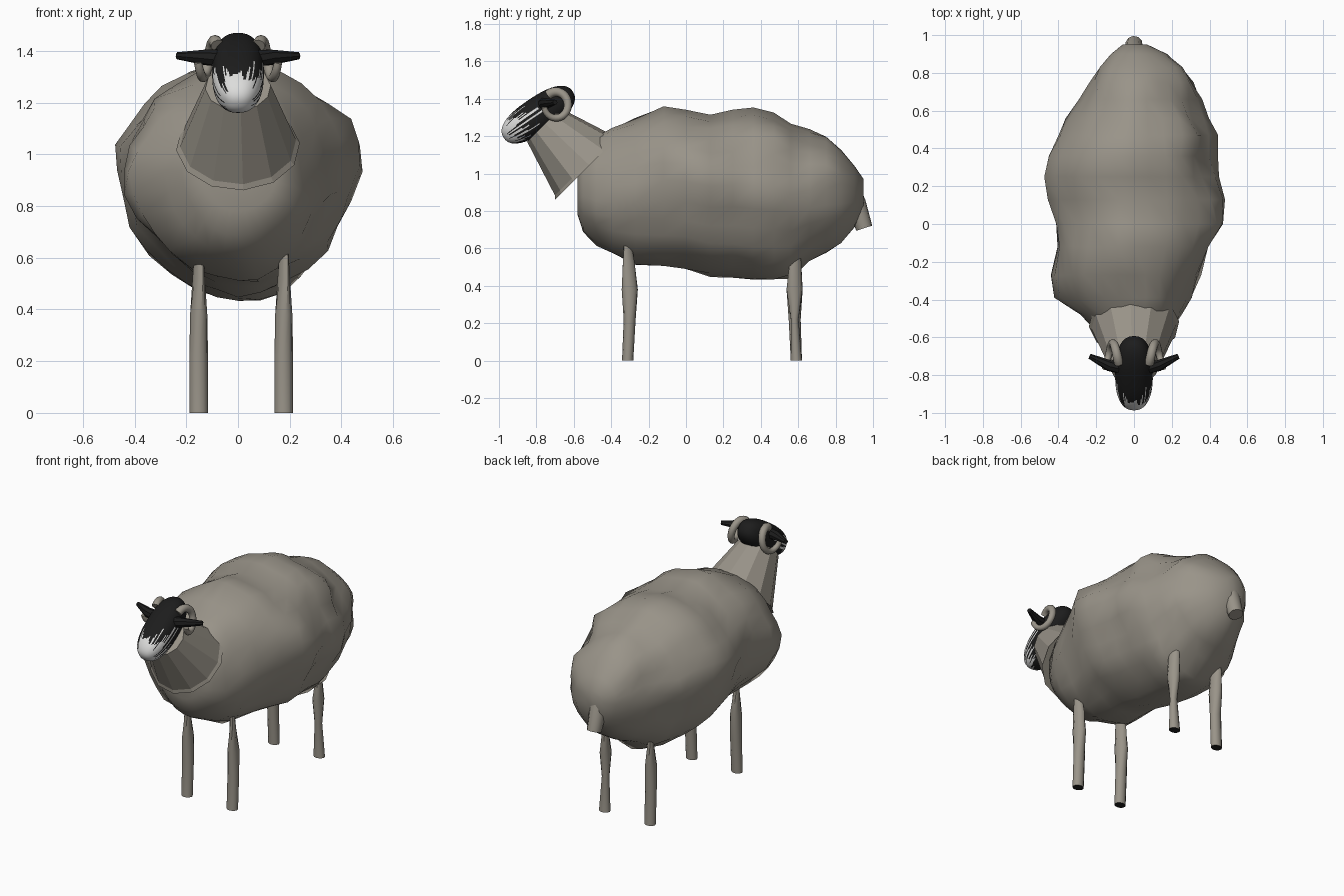
import bpy, bmesh, math
from mathutils import Vector, Matrix, noise

default = bpy.data.objects.get("Cube")
if default:
    bpy.data.objects.remove(default, do_unlink=True)


def material(name, rgb):
    mat = bpy.data.materials.new(name)
    mat.use_nodes = True
    mat.diffuse_color = (*rgb, 1)
    mat.node_tree.nodes["Principled BSDF"].inputs["Base Color"].default_value = (*rgb, 1)
    return mat


WOOL = material("warm grey wool", (0.32, 0.295, 0.25))
BLACK = material("soft black", (0.012, 0.012, 0.012))
WHITE = material("face white", (0.72, 0.72, 0.71))


def finish(name, bm, mats, angle=40):
    bmesh.ops.recalc_face_normals(bm, faces=bm.faces)
    mesh = bpy.data.meshes.new(name)
    bm.to_mesh(mesh)
    bm.free()
    obj = bpy.data.objects.new(name, mesh)
    bpy.context.collection.objects.link(obj)
    for mat in mats:
        mesh.materials.append(mat)
    bpy.ops.object.select_all(action='DESELECT')
    obj.select_set(True)
    bpy.context.view_layer.objects.active = obj
    bpy.ops.object.shade_smooth_by_angle(angle=math.radians(angle))


def loft(rings):
    """Skin a list of equal point rings and close both ends."""
    bm = bmesh.new()
    loops = [[bm.verts.new(p) for p in ring] for ring in rings]
    n = len(loops[0])
    for a, b in zip(loops, loops[1:]):
        for i in range(n):
            j = (i + 1) % n
            bm.faces.new((a[i], a[j], b[j], b[i]))
    bm.faces.new(loops[0])
    bm.faces.new(loops[-1])
    return bm


def circle(n):
    return [(math.cos(2 * math.pi * i / n), math.sin(2 * math.pi * i / n)) for i in range(n)]


def tube(name, path, radii, sides, mat, angle=40):
    """Round tube through the path, with one radius per point."""
    path = [Vector(p) for p in path]
    rings = []
    for i, p in enumerate(path):
        along = path[min(i + 1, len(path) - 1)] - path[max(i - 1, 0)]
        u = along.cross(Vector((1, 0.1, 0.02))).normalized()
        v = along.cross(u).normalized()
        rings.append([p + radii[i] * (u * c + v * s) for c, s in circle(sides)])
    finish(name, loft(rings), [mat], angle)


# Fleece: lumpy sections along the body (y, bottom, top, right edge, left edge)
stations = [
    (-.58, .78, 1.05, -.15, .15), (-.55, .69, 1.14, -.22, .21), (-.48, .61, 1.20, -.28, .26),
    (-.39, .56, 1.25, -.41, .31), (-.27, .52, 1.30, -.42, .34), (-.12, .50, 1.35, -.41, .40),
    (0, .49, 1.34, -.40, .46), (.13, .46, 1.32, -.43, .44), (.25, .45, 1.34, -.47, .42),
    (.36, .43, 1.35, -.43, .41), (.47, .43, 1.33, -.38, .41), (.56, .45, 1.26, -.33, .37),
    (.66, .52, 1.23, -.28, .34), (.75, .57, 1.20, -.23, .32), (.83, .63, 1.12, -.18, .28),
    (.90, .71, 1.04, -.12, .18), (.95, .82, .97, -.06, .07)]


def signed_power(v, p):
    return math.copysign(abs(v) ** p, v)


rings = []
for k, (y, bottom, top, right, left) in enumerate(stations):
    middle = bottom + 0.55 * (top - bottom)
    strength = 0.06 * min(1, k / 3, (len(stations) - 1 - k) / 3)
    ring = []
    for c, s in circle(28):
        x = signed_power(c, 1.08) * (left if c > 0 else -right)
        z = middle + signed_power(s, 0.95) * ((top - middle) if s > 0 else (middle - bottom))
        lump = noise.noise(Vector((x * 6, y * 5, z * 6))) * strength
        ring.append((x + c * lump, y, z + s * lump * 0.5))
    rings.append(ring)
finish("fleece_body", loft(rings), [WOOL], 50)

# Neck: cone tilted forwards and upwards, with a flared rim at its base
base, axis = Vector((0, -.53, 1.03)), Vector((0, -1, 1)).normalized()
tube("neck", [base, base + axis * .018, base + axis * .325], [.24, .225, .127], 12, WOOL, 20)

# Head: blunt capsule pointing forwards and down, white muzzle with ragged side streaks
bm = bmesh.new()
bmesh.ops.create_uvsphere(bm, u_segments=96, v_segments=64, radius=1)
for f in bm.faces:
    p = f.calc_center_median()
    turn = math.atan2(p.y, p.x)
    side = abs(math.cos(turn))
    ragged = noise.noise(Vector((math.cos(turn) * 9, math.sin(turn) * 9, p.z * 0.7)))
    edge = 0.55 - 0.35 * side ** 2 + ragged * (0.15 + 1.1 * side)
    if p.y < 0:
        edge += 0.5 * abs(math.sin(turn))
    f.material_index = 1 if p.z > min(edge, 0.88) else 0
for v in bm.verts:
    v.co = [signed_power(a, p) for a, p in zip(v.co, (0.85, 0.85, 0.8))]
forward = Vector((0, -.83, -.56)).normalized()
upward = Vector((1, 0, 0)).cross(forward) * -1
frame = Matrix((Vector((1, 0, 0)), upward, forward)).transposed()
bmesh.ops.transform(bm, verts=bm.verts, matrix=Matrix.Translation((0, -.79, 1.315))
                    @ frame.to_4x4() @ Matrix.Diagonal((.1, .094, .222, 1)))
finish("head", bm, [BLACK, WHITE], 60)

# Horns curl back, down and forwards round the ears
for name, m in (("left", 1), ("right", -1)):
    path, radii = [], []
    for i in range(25):
        t = i / 24
        a = math.radians(130 - 300 * t)
        path.append((m * (.08 + .075 * t), -.695 + .064 * math.cos(a), 1.367 + .07 * math.sin(a)))
        radii.append(.026 - .01 * t)
    tube(name + "_horn", path, radii, 10, WOOL, 50)
    ear = [(m * .07, -.76, 1.372), (m * .13, -.75, 1.375), (m * .235, -.70, 1.381)]
    tube(name + "_ear", ear, [.034, .03, .014], 8, BLACK)


# Legs: slim posts that flatten and twist towards the top, with dark soles
def leg(name, x, y, lean, waist):
    rings = []
    profile = [(0, .036, .03, 0), (.22, .036 * waist, .032 * waist, 0), (.38, .034, .044, .2),
               (.52, .02, .036, .5), (.66, .012, .02, .8)]
    for z, rx, ry, twist in profile:
        turn = Matrix.Rotation(twist, 3, 'Z')
        centre = Vector((x, y + lean * math.sin(z * 5), z))
        rings.append([centre + turn @ Vector((c * rx, s * ry, 0)) for c, s in circle(12)])
    bm = loft(rings)
    for f in bm.faces:
        if f.calc_center_median().z < 0.001:
            f.material_index = 1
    finish(name, bm, [WOOL, BLACK])


leg("front_left_leg", .177, -.312, .012, 1)
leg("front_right_leg", -.152, -.312, .012, 1)
leg("back_left_leg", .177, .59, -.01, .65)
leg("back_right_leg", -.152, .59, -.01, 1)

# Tail
tube("tail", [(0, .86, .95), (0, .91, .84), (0, .953, .708)], [.055, .053, .045], 10, WOOL)
